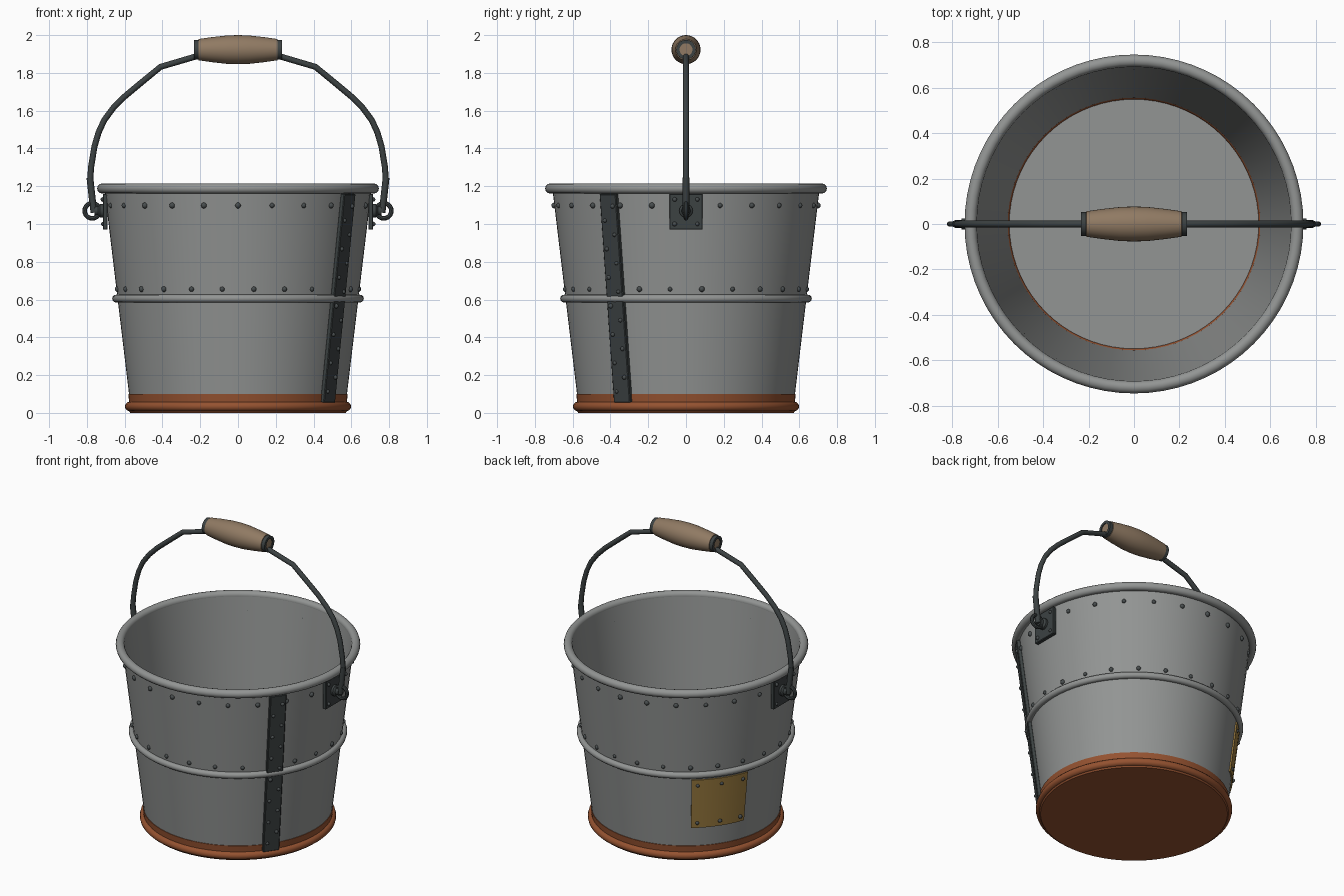
import bpy, bmesh, math, random
from math import sin, cos, radians, pi
from mathutils import Matrix, Vector

random.seed(4)
if "Cube" in bpy.data.objects:
    bpy.data.objects.remove(bpy.data.objects["Cube"])


def material(name, rgb, rough=0.6):
    m = bpy.data.materials.new(name)
    m.use_nodes = True
    m.diffuse_color = (*rgb, 1)
    bsdf = m.node_tree.nodes["Principled BSDF"]
    bsdf.inputs["Base Color"].default_value = (*rgb, 1)
    bsdf.inputs["Roughness"].default_value = rough
    return m


STEEL = material("galvanised grey", (0.29, 0.30, 0.295))
IRON = material("dark iron", (0.045, 0.054, 0.055))
RIVET = material("rivet iron", (0.065, 0.075, 0.077))
RUST = material("rust", (0.30, 0.085, 0.03))
WOOD = material("wood", (0.28, 0.195, 0.125))
BRASS = material("brass", (0.36, 0.22, 0.055))


def finish(bm, name, mat, angle=35):
    bmesh.ops.recalc_face_normals(bm, faces=bm.faces)
    me = bpy.data.meshes.new(name)
    bm.to_mesh(me)
    bm.free()
    me.materials.append(mat)
    me.shade_smooth()
    me.set_sharp_from_angle(angle=radians(angle))
    ob = bpy.data.objects.new(name, me)
    bpy.context.scene.collection.objects.link(ob)
    return ob


def lathe(name, profile, mat, segs=72, start=0, sweep=360, loop=True):
    """Turn an (r, z) profile round z; a partial sweep gets end caps."""
    bm = bmesh.new()
    full = sweep == 360
    rings = []
    for i in range(segs if full else segs + 1):
        a = radians(start + sweep * i / segs)
        rings.append([bm.verts.new((r * cos(a), r * sin(a), z)) for r, z in profile])
    n = len(profile)
    for i in range(segs):
        p, q = rings[i], rings[(i + 1) % len(rings)]
        for j in range(n if loop else n - 1):
            k = (j + 1) % n
            bm.faces.new((p[j], q[j], q[k], p[k]))
    if not full:
        bm.faces.new(rings[0])
        bm.faces.new(rings[-1])
    bmesh.ops.remove_doubles(bm, verts=bm.verts, dist=1e-5)
    return finish(bm, name, mat)


def hoop(name, major, minor, z, mat, segs=72, sides=12):
    prof = [(major + minor * cos(2 * pi * i / sides), z + minor * sin(2 * pi * i / sides))
            for i in range(sides)]
    return lathe(name, prof, mat, segs)


def wall(z):
    return 0.565 + 0.12 * z


def on_wall(deg, z, out=0.0):
    a, r = radians(deg), wall(z) + out
    return Vector((r * cos(a), r * sin(a), z))


def rivets(name, points, size, mat=RIVET):
    bm = bmesh.new()
    for p in points:
        bmesh.ops.create_uvsphere(bm, u_segments=10, v_segments=6,
                                  radius=size * random.uniform(0.85, 1.1),
                                  matrix=Matrix.Translation(p))
    return finish(bm, name, mat, 80)


def box(name, size, matrix, mat, bevel=0.004):
    bm = bmesh.new()
    bmesh.ops.create_cube(bm, size=1, matrix=matrix @ Matrix.Diagonal((*size, 1)))
    bmesh.ops.bevel(bm, geom=bm.edges[:], offset=bevel, segments=1, affect='EDGES')
    return finish(bm, name, mat)


def wire(name, points, radius, mat):
    cu = bpy.data.curves.new(name, 'CURVE')
    cu.dimensions = '3D'
    cu.bevel_depth = radius
    cu.bevel_resolution = 2
    cu.use_fill_caps = True
    sp = cu.splines.new('POLY')
    sp.points.add(len(points) - 1)
    for pt, (x, z) in zip(sp.points, points):
        pt.co = (x, 0, z, 1)
    sp.use_smooth = True
    cu.materials.append(mat)
    ob = bpy.data.objects.new(name, cu)
    bpy.context.scene.collection.objects.link(ob)
    bpy.ops.object.select_all(action='DESELECT')
    ob.select_set(True)
    bpy.context.view_layer.objects.active = ob
    bpy.ops.object.convert(target='MESH')
    return ob


# Bucket shell, floor and hoops
T = 0.015
lathe("bucket_wall", [(wall(0.01), 0.01), (wall(1.19), 1.19),
                      (wall(1.19) - T, 1.19), (wall(0.01) - T, 0.01)], STEEL)
lathe("floor", [(0, 0.03), (0.558, 0.03)], STEEL, loop=False)
hoop("rim", 0.719, 0.027, 1.188, STEEL)
hoop("middle_hoop", 0.645, 0.021, 0.605, STEEL)

# Rusted base
hoop("base_hoop", 0.574, 0.025, 0.034, RUST)
lathe("base_band", [(wall(0.03), 0.03), (wall(0.03) + 0.005, 0.03),
                    (wall(0.1) + 0.004, 0.1), (wall(0.1), 0.1)], RUST)
lathe("base_plate", [(0, 0), (0.57, 0), (0.578, 0.012), (0, 0.012)], RUST)

# Rivet rows round the wall
rivets("upper_rivets", [on_wall(15 * i, 1.098) for i in range(24)], 0.015)
rivets("middle_rivets", [on_wall(15 * i + 7.5, 0.655) for i in range(24)], 0.014)

# Riveted side strap, leaning with the wall
SEAM = -35
low, high = on_wall(SEAM, 0.055, 0.008), on_wall(SEAM, 1.16, 0.008)
up = (high - low).normalized()
side = Vector((-sin(radians(SEAM)), cos(radians(SEAM)), 0))
out = side.cross(up)
frame = Matrix((out, side, up)).transposed().to_4x4()
frame.translation = (low + high) / 2
box("side_strap", (0.026, 0.105, (high - low).length), frame, IRON)
spots = []
for i in range(14):
    across = 0.028 if i % 2 else -0.028
    spots.append(low + up * (0.06 + 0.076 * i) + side * across + out * 0.013)
rivets("strap_rivets", spots, 0.012)

# Curved repair patch
lathe("repair_patch", [(wall(0.23), 0.23), (wall(0.23) + 0.009, 0.23),
                       (wall(0.57) + 0.009, 0.57), (wall(0.57), 0.57)],
      BRASS, segs=8, start=128, sweep=33)
rivets("patch_rivets", [on_wall(a, z, 0.009) for z in (0.265, 0.53)
                        for a in (131.5, 145, 158)], 0.013)

# Handle brackets, one on each side
for s, label in ((1, "left"), (-1, "right")):
    box(label + "_bracket_plate", (0.026, 0.176, 0.19),
        Matrix.Translation((s * 0.703, 0, 1.065)), IRON)
    rivets(label + "_bracket_rivets", [Vector((s * 0.716, y, z))
           for y in (-0.06, 0.06) for z in (1.0, 1.13)], 0.012)
    boss = lathe(label + "_bracket_boss", [(0, 0), (0.036, 0), (0.036, 0.02), (0.024, 0.03),
                                           (0.024, 0.05), (0, 0.05)], IRON, 16, loop=False)
    boss.location = (s * 0.71, 0, 1.07)
    boss.rotation_euler = (0, s * pi / 2, 0)
    eye = hoop(label + "_eye", 0.04, 0.012, 0, IRON, 24, 8)
    eye.location = (s * 0.772, 0, 1.07)
    eye.rotation_euler = (pi / 2, 0, 0)
    wire(label + "_hook", [(s * 0.762, 1.06), (s * 0.77, 1.12), (s * 0.784, 1.245)], 0.018, IRON)

# Bail wire, mirrored from one half
half = [(0.783, 1.22), (0.778, 1.3), (0.76, 1.41), (0.738, 1.485), (0.708, 1.55),
        (0.66, 1.615), (0.6, 1.675), (0.51, 1.75), (0.41, 1.832), (0.23, 1.885), (0.1, 1.91)]
wire("bail_wire", half + [(-x, z) for x, z in reversed(half)], 0.016, IRON)

# Turned wooden grip with iron ferrules
grip = lathe("wooden_grip", [(0, -0.228), (0.036, -0.228), (0.036, -0.212), (0.056, -0.21),
                             (0.066, -0.14), (0.075, -0.06), (0.077, 0), (0.075, 0.06),
                             (0.066, 0.14), (0.056, 0.21), (0.036, 0.212), (0.036, 0.228),
                             (0, 0.228)], WOOD, 32, loop=False)
ends = [lathe(label + "_ferrule", [(0.034, a), (0.052, a), (0.052, b), (0.034, b)], IRON, 32)
        for label, a, b in (("left", 0.208, 0.234), ("right", -0.234, -0.208))]
for ob in [grip] + ends:
    ob.location = (0, 0, 1.923)
    ob.rotation_euler = (0, pi / 2, 0)
